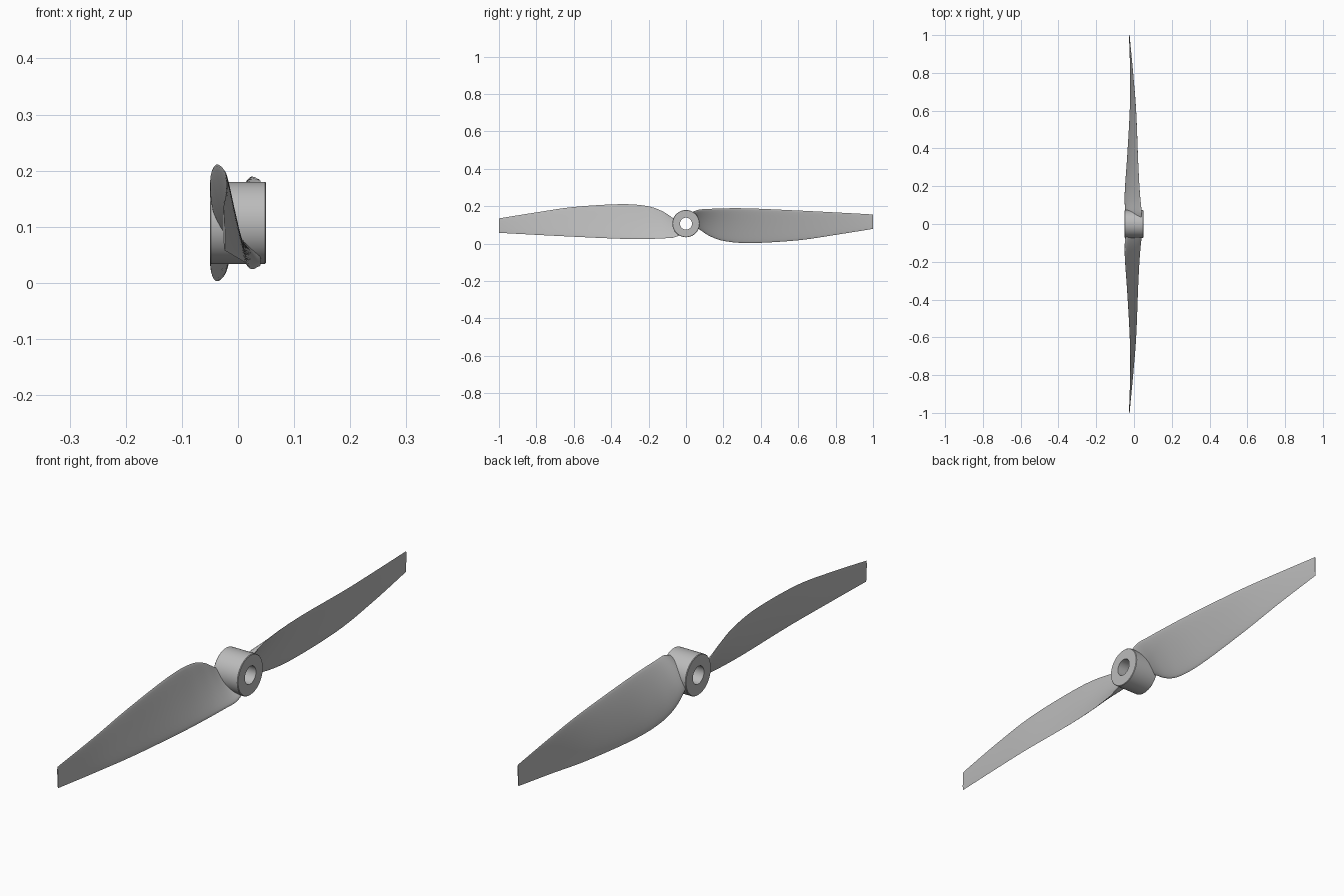
import bpy, bmesh, math

cube = bpy.data.objects.get("Cube")
if cube:
    bpy.data.objects.remove(cube, do_unlink=True)

AXIS_Z = 0.107
HUB_RADIUS, BORE_RADIUS, HUB_HALF = 0.073, 0.032, 0.05
HUB_SIDES, CHORD_STEPS, SPAN_STEPS = 64, 14, 6

grey = bpy.data.materials.new("plain grey")
grey.use_nodes = True
colour = (0.5, 0.5, 0.5, 1)
grey.diffuse_color = colour
grey.node_tree.nodes["Principled BSDF"].inputs["Base Color"].default_value = colour


def finish(name, bm, angle):
    """Turn a bmesh into a smooth-shaded object on the propeller axis."""
    bmesh.ops.recalc_face_normals(bm, faces=bm.faces)
    mesh = bpy.data.meshes.new(name)
    bm.to_mesh(mesh)
    bm.free()
    mesh.materials.append(grey)
    obj = bpy.data.objects.new(name, mesh)
    obj.location.z = AXIS_Z
    bpy.context.collection.objects.link(obj)
    bpy.ops.object.select_all(action="DESELECT")
    obj.select_set(True)
    bpy.context.view_layer.objects.active = obj
    bpy.ops.object.shade_smooth_by_angle(angle=math.radians(angle))
    return obj


def bridge(bm, a, b):
    """Join two closed rings of equal length with quads."""
    for i in range(len(a)):
        j = (i + 1) % len(a)
        bm.faces.new((a[i], a[j], b[j], b[i]))


def spline(rows, steps):
    """Catmull-Rom interpolation through rows of values."""
    padded = [rows[0]] + rows + [rows[-1]]
    for p, q, r, s in zip(padded, padded[1:], padded[2:], padded[3:]):
        for k in range(steps):
            t = k / steps
            yield [b + t * (c - a) / 2 + t * t * (a - 2.5 * b + 2 * c - d / 2)
                   + t ** 3 * (1.5 * (b - c) + (d - a) / 2)
                   for a, b, c, d in zip(p, q, r, s)]
    yield rows[-1]


# Hub: a profile turned about the x axis, with small chamfers and a bore
def make_hub():
    bm = bmesh.new()
    c = 0.002
    profile = [(-HUB_HALF, BORE_RADIUS), (-HUB_HALF, HUB_RADIUS - c),
               (c - HUB_HALF, HUB_RADIUS), (HUB_HALF - c, HUB_RADIUS),
               (HUB_HALF, HUB_RADIUS - c), (HUB_HALF, BORE_RADIUS)]
    angles = [math.tau * i / HUB_SIDES for i in range(HUB_SIDES)]
    rings = [[bm.verts.new((x, r * math.cos(a), r * math.sin(a))) for a in angles]
             for x, r in profile]
    for i, ring in enumerate(rings):
        bridge(bm, ring, rings[(i + 1) % len(rings)])
    finish("hub", bm, 30)


# Blade stations: span, upper edge x and z, lower edge x and z, thickness, camber
STATIONS = [
    [0.036, 0.040, 0.062, -0.035, -0.010, 0.018, 0.004],
    [0.07, 0.040, 0.075, -0.045, -0.030, 0.018, 0.006],
    [0.13, 0.034, 0.079, -0.049, -0.068, 0.016, 0.007],
    [0.21, 0.028, 0.082, -0.046, -0.094, 0.014, 0.006],
    [0.35, 0.021, 0.081, -0.036, -0.104, 0.012, 0.004],
    [0.6, 0.011, 0.070, -0.022, -0.089, 0.009, 0.002],
    [0.8, -0.005, 0.060, -0.020, -0.060, 0.006, 0.001],
    [1.0, -0.024, 0.049, -0.026, -0.028, 0.003, 0],
]


def make_blade(name, side):
    bm = bmesh.new()
    rings = []
    for y, xa, za, xb, zb, thick, camber in spline(STATIONS, SPAN_STEPS):
        chord = math.hypot(xb - xa, zb - za)
        nx, nz = (za - zb) / chord, (xb - xa) / chord
        ring = []
        for i in range(2 * CHORD_STEPS):
            a = math.pi * i / CHORD_STEPS
            u = (1 - math.cos(a)) / 2
            off = math.sin(a) * thick / 2 - camber * 4 * u * (1 - u)
            x = xa + u * (xb - xa) + nx * off
            z = za + u * (zb - za) + nz * off
            # Half a turn about the x axis gives the opposite blade
            ring.append(bm.verts.new((x, side * y, side * z)))
        rings.append(ring)
    for a, b in zip(rings, rings[1:]):
        bridge(bm, a, b)
    bm.faces.new(rings[0])
    bm.faces.new(rings[-1])
    finish(name, bm, 50)


make_hub()
make_blade("back_blade", 1)
make_blade("front_blade", -1)
